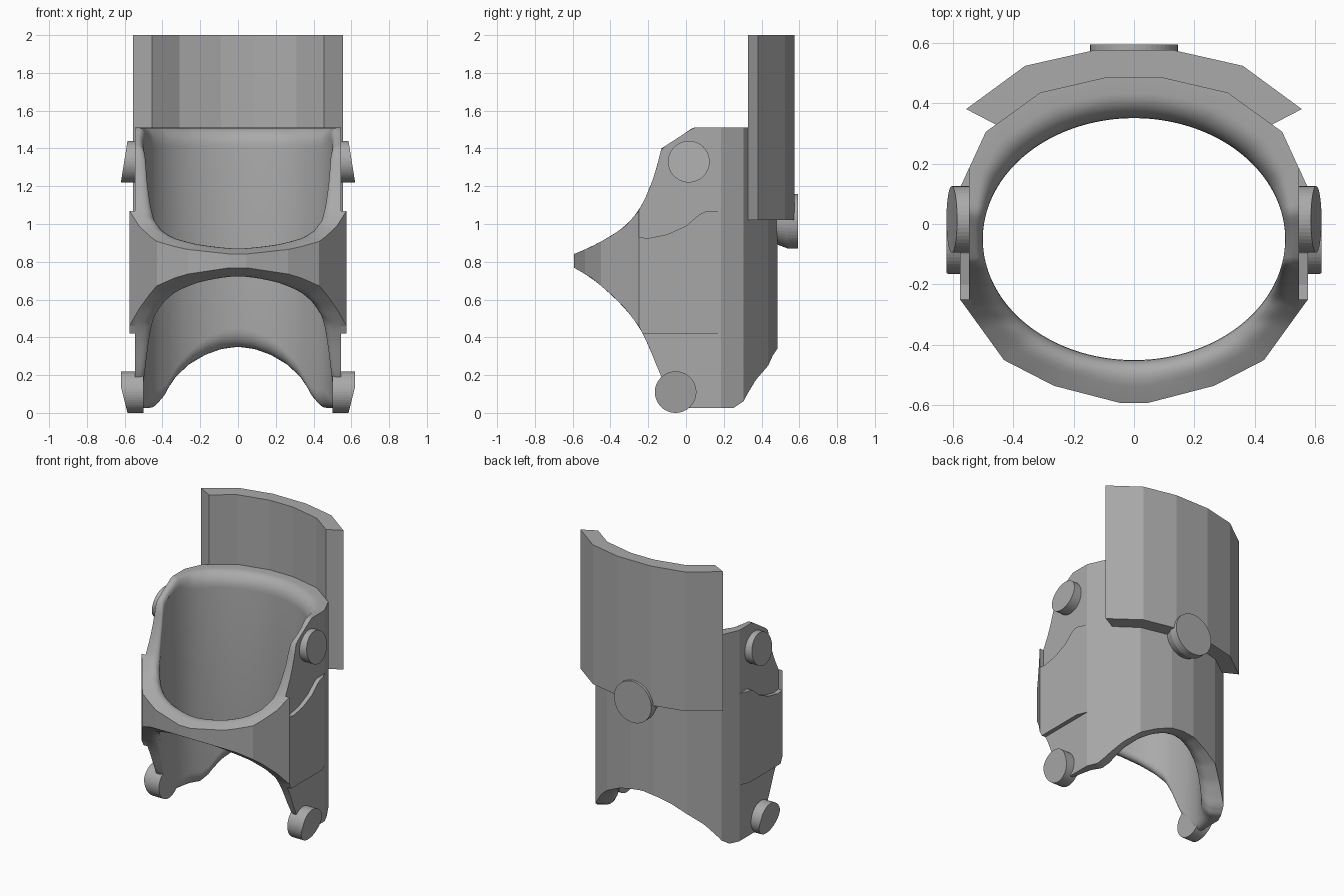
import bpy, bmesh, math
from mathutils import Vector

cube = bpy.data.objects.get("Cube")
if cube:
    bpy.data.objects.remove(cube)

grey = bpy.data.materials.new("plain_grey")
grey.use_nodes = True
grey.diffuse_color = (0.4, 0.4, 0.4, 1)
grey.node_tree.nodes["Principled BSDF"].inputs["Base Color"].default_value = (0.4, 0.4, 0.4, 1)


def finish(name, bm):
    bmesh.ops.recalc_face_normals(bm, faces=bm.faces)
    mesh = bpy.data.meshes.new(name)
    bm.to_mesh(mesh)
    bm.free()
    mesh.materials.append(grey)
    obj = bpy.data.objects.new(name, mesh)
    bpy.context.collection.objects.link(obj)
    return obj


def loft(name, rings):
    """Join point rings of equal length and cap both ends."""
    bm = bmesh.new()
    loops = [[bm.verts.new(p) for p in ring] for ring in rings]
    n = len(loops[0])
    for a, b in zip(loops, loops[1:]):
        for i in range(n):
            j = (i + 1) % n
            bm.faces.new((a[i], a[j], b[j], b[i]))
    bm.faces.new(loops[0])
    bm.faces.new(loops[-1])
    return finish(name, bm)


def lookup(table, y):
    if y <= table[0][0]:
        return table[0][1]
    for (y0, z0), (y1, z1) in zip(table, table[1:]):
        if y <= y1:
            return z0 + (z1 - z0) * (y - y0) / (y1 - y0)
    return table[-1][1]


# Side profile of the sleeve: upper and lower edge heights along y
UPPER = [(-.595, .84), (-.5, .88), (-.4, .935), (-.32, .99), (-.25, 1.07),
         (-.2, 1.17), (-.16, 1.28), (-.13, 1.4), (.04, 1.51)]
LOWER = [(-.595, .77), (-.5, .715), (-.4, .63), (-.32, .55), (-.25, .46), (-.2, .36),
         (-.16, .26), (-.13, .19), (0, .025)]
# Arch under the back: lower edge height by distance from the middle
ARCH = [(0, .35), (.1, .338), (.2, .305), (.31, .25), (.4, .175), (.47, .09), (.515, .025)]

# Faceted outer outline, front to back, mirrored
HALF = [(.045, -.592), (.265, -.535), (.43, -.45), (.545, -.291),
        (.545, .185), (.49, .305), (.31, .435), (.09, .485)]
outline = [Vector(p) for p in HALF] + [Vector((-x, y)) for x, y in reversed(HALF)]


def section(out):
    """Closed wall section at one outline point, with rolled inner rims."""
    t = math.atan2((out.y + .05) / .4, out.x / .5)
    inner = Vector((.5 * math.cos(t), -.05 + .4 * math.sin(t)))
    roll = min(.1, (out - inner).length)

    def rim(table, back, sign):
        pts = []
        for k in range(9):
            if k < 2:
                s, drop = .4 * k, 0
            else:
                a = (k - 1) / 7 * math.pi / 2
                s, drop = .4 + .6 * math.sin(a), roll * (1 - math.cos(a))
            p = out.lerp(inner, s)
            z = lookup(table, p.y) if out.y < 0 else lookup(back, abs(out.x))
            pts.append((p.x, p.y, z - sign * drop))
        return pts

    return rim(UPPER, [(0, 1.51)], 1) + rim(LOWER, ARCH, -1)[::-1] if out.y > .04 else \
        rim(UPPER, [(0, lookup(UPPER, out.y))], 1) + rim(LOWER, ARCH, -1)[::-1]


columns = []
for a, b in zip(outline, outline[1:] + outline[:1]):
    steps = max(1, round((b - a).length / .02))
    columns += [section(a.lerp(b, i / steps)) for i in range(steps)]

bm = bmesh.new()
grid = [[bm.verts.new(p) for p in col] for col in columns]
rows = len(grid[0])
for i in range(len(grid)):
    a, b = grid[i - 1], grid[i]
    for k in range(rows):
        j = (k + 1) % rows
        face = bm.faces.new((a[k], a[j], b[j], b[k]))
        face.smooth = k != rows - 1      # outer facets stay flat
finish("sleeve", bm)

# Raised side panels with a curved top edge, and the front band corners beside them
PANEL = [(-.25, .93), (-.2, .925), (-.1, .945), (0, .99), (.07, 1.05), (.1, 1.065),
         (.12, 1.065), (.184, 1.065), (.184, .42), (.12, .42), (-.23, .42), (-.25, .46)]
for side, word in ((1, "left"), (-1, "right")):
    loft(word + "_side_panel",
         [[(side * .53, y, z) for y, z in PANEL],
          [(side * (.575 if y < .15 else .546), y, z) for y, z in PANEL]])
    loft(word + "_band_corner",
         [[(side * x, y, lookup(table, y)) for x, y in
           ((.545, -.291), (.575, -.25), (.535, -.25))] for table in (LOWER, UPPER)])


# Pivot knobs with slanted outer faces
def knob(name, side, y, z, reach):
    n = 48
    ring = [(y + .11 * math.cos(2 * math.pi * i / n), z + .11 * math.sin(2 * math.pi * i / n))
            for i in range(n)]
    loft(name, [[(side * .5, v, w) for v, w in ring],
                [(side * reach(w), v, w) for v, w in ring]])


for side, word in ((1, "left"), (-1, "right")):
    knob(word + "_upper_knob", side, .015, 1.33, lambda w: .585 + (1.44 - w) * .16)
    knob(word + "_lower_knob", side, -.055, .11, lambda w: min(.62, .585 + w * .25))

# Tall faceted back plate
PLATE = [(.555, .38), (.36, .523), (.13, .575)]
BACK = [(.455, .328), (.31, .433), (.09, .484)]
plate = PLATE + [(-x, y) for x, y in PLATE[::-1]]
plate += [(-x, y) for x, y in BACK] + BACK[::-1]
loft("back_plate", [[(x, y, z) for x, y in plate] for z in (1.02, 2)])

# Flared button at the foot of the back plate
loft("back_button",
     [[(r * math.cos(2 * math.pi * i / 48), y, 1.015 + r * math.sin(2 * math.pi * i / 48))
       for i in range(48)] for r, y in ((.115, .46), (.145, .54), (.145, .593))])
